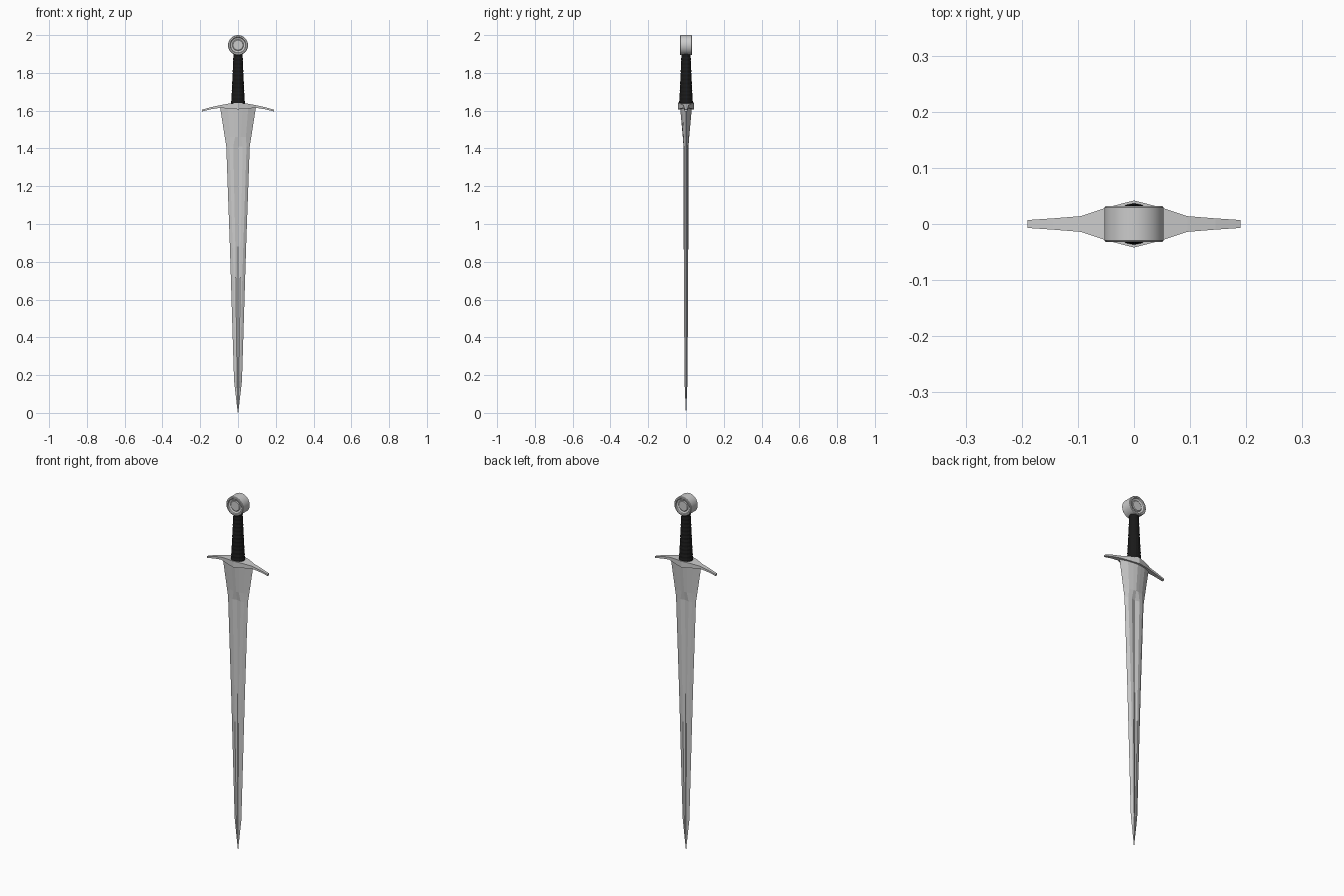
import bpy, bmesh, math

if "Cube" in bpy.data.objects:
    bpy.data.objects.remove(bpy.data.objects["Cube"])


def loft(name, rings, smooth=None, color=None):
    """Skin a list of equal-length closed rings and cap both ends."""
    bm = bmesh.new()
    rows = [[bm.verts.new(p) for p in r] for r in rings]
    n = len(rows[0])
    for a, b in zip(rows, rows[1:]):
        for i in range(n):
            j = (i + 1) % n
            bm.faces.new((a[i], a[j], b[j], b[i]))
    bm.faces.new(rows[0])
    bm.faces.new(rows[-1])
    bmesh.ops.remove_doubles(bm, verts=bm.verts, dist=1e-5)
    bmesh.ops.recalc_face_normals(bm, faces=bm.faces)
    me = bpy.data.meshes.new(name)
    bm.to_mesh(me)
    bm.free()
    ob = bpy.data.objects.new(name, me)
    bpy.context.collection.objects.link(ob)
    if color:
        mat = bpy.data.materials.new(name + "_material")
        mat.diffuse_color = color
        mat.use_nodes = True
        mat.node_tree.nodes["Principled BSDF"].inputs["Base Color"].default_value = mat.diffuse_color
        me.materials.append(mat)
    if smooth:
        bpy.ops.object.select_all(action='DESELECT')
        ob.select_set(True)
        bpy.context.view_layer.objects.active = ob
        bpy.ops.object.shade_smooth_by_angle(angle=math.radians(smooth))
    return ob


# Blade: z, edge half width, bevel (x, y), fuller lip (x, y), centre y
def blade_ring(z, w, bx, by, fx, fy, cy):
    front = [(-bx, -by), (-fx, -fy), (0, -cy), (fx, -fy), (bx, -by)]
    back = [(-x, -y) for x, y in front]
    return [(x, y, z) for x, y in [(-w, 0)] + front + [(w, 0)] + back]


loft("blade", [blade_ring(*s) for s in (
    (0.001, 0.0015, 0.001, 0.0006, 0.0005, 0.0008, 0.0008),
    (0.17, 0.021, 0.011, 0.006, 0.005, 0.008, 0.006),
    (0.72, 0.038, 0.023, 0.009, 0.012, 0.011, 0.006),
    (0.88, 0.043, 0.028, 0.010, 0.014, 0.012, 0.006),
    (1.41, 0.062, 0.045, 0.010, 0.025, 0.013, 0.007),
    (1.46, 0.070, 0.042, 0.012, 0.016, 0.016, 0.017),
    (1.625, 0.096, 0.055, 0.019, 0.025, 0.027, 0.032))])

# Crossguard: x, bottom z, top z, half depth
half = [(0, 1.607, 1.642, 0.042), (0.05, 1.611, 1.637, 0.029),
        (0.095, 1.615, 1.629, 0.014), (0.145, 1.607, 1.618, 0.010),
        (0.19, 1.596, 1.605, 0.007)]
arms = [(-x, a, b, d) for x, a, b, d in half[:0:-1]] + half
loft("crossguard", [[(x, -d, a), (x, d, a), (x, d, b), (x, -d, b)]
                    for x, a, b, d in arms])

# Grip: tapered with shallow wrapped ridges
grip = []
for k in range(27):
    t = k / 26
    r = 0.037 - 0.013 * t ** 0.8 + (0.0008 if k % 2 else -0.0008)
    grip.append([(r * math.cos(i * math.tau / 16), r * math.sin(i * math.tau / 16),
                  1.635 + 0.27 * t) for i in range(16)])
loft("grip", grip, color=(0.01, 0.01, 0.01, 1))

# Pommel: wheel lathed around the y axis, dished on both faces
face = [(0.026, 0.026), (0.030, 0.023), (0.040, 0.027), (0.043, 0.032),
        (0.050, 0.032), (0.053, 0.029)]
wheel = [(r, -y) for r, y in face] + [(r, y) for r, y in reversed(face)]
loft("pommel", [[(r * math.cos(i * math.tau / 32), y,
                  1.947 + r * math.sin(i * math.tau / 32)) for i in range(32)]
                for r, y in wheel], smooth=30)
